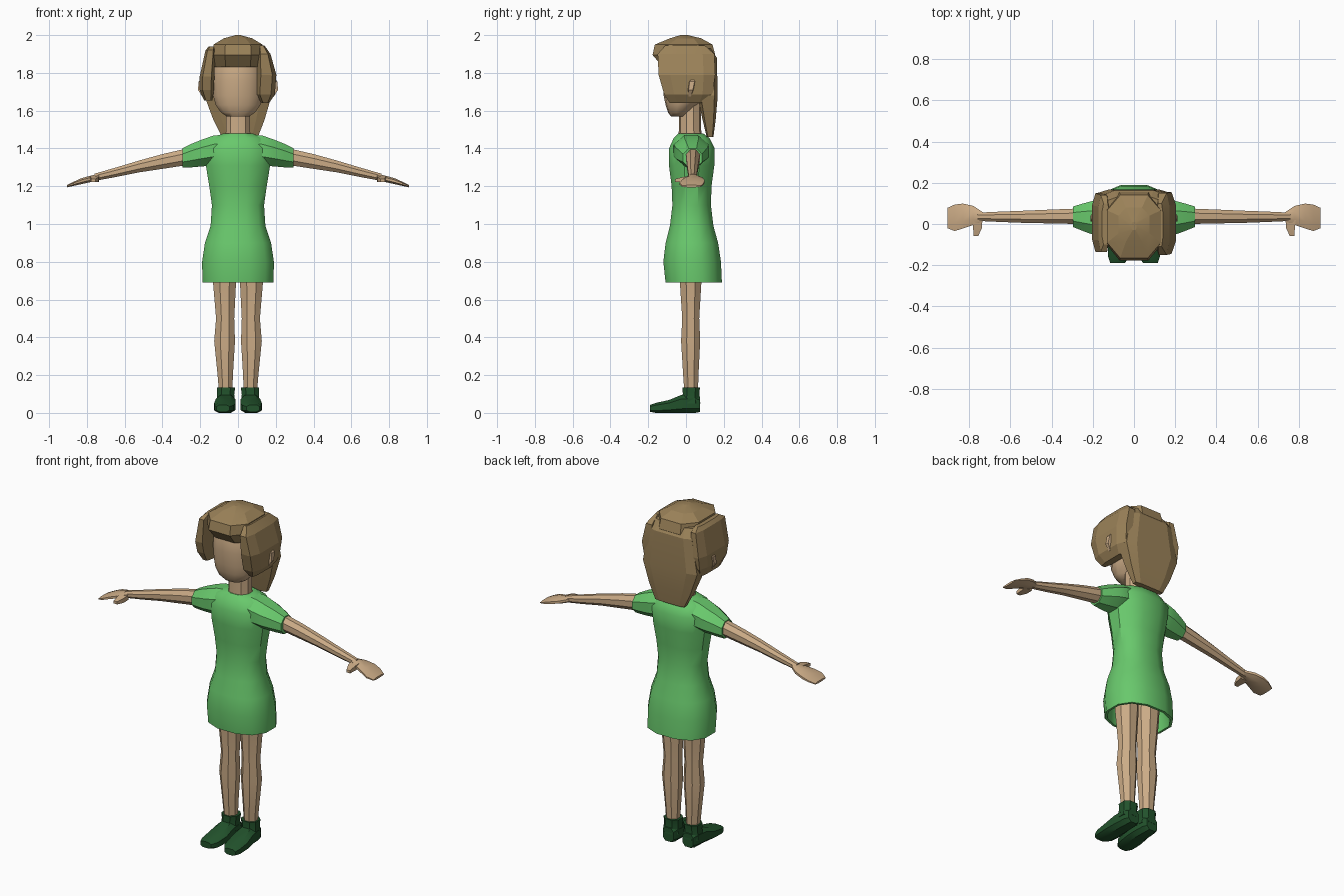
import bpy, bmesh, math


def material(name, rgb):
    m = bpy.data.materials.new(name)
    m.diffuse_color = (*rgb, 1)
    return m


SKIN = material("skin", (0.60, 0.41, 0.24))
DRESS = material("dress green", (0.14, 0.58, 0.15))
SHOE = material("shoe dark green", (0.016, 0.085, 0.025))
HAIR = material("hair brown", (0.33, 0.225, 0.10))

# axis of travel -> where (travel, a, b) land in x, y, z
PLACE = {"x": lambda t, a, b: (t, a, b),
         "y": lambda t, a, b: (a, t, b),
         "z": lambda t, a, b: (a, b, t)}


def loft(name, mat, axis, rings, sides=8, square=1.0, mirror=False, angle=30):
    """Skin rounded rings (t, a_min, a_max, b_min, b_max) placed along an axis."""
    bm = bmesh.new()
    loops = []
    for t, a0, a1, b0, b1 in rings:
        loop = []
        for i in range(sides):
            u = 2 * math.pi * (i + 0.5) / sides
            c, s = math.cos(u), math.sin(u)
            grow = 1 / math.cos(math.pi / sides)
            c, s = (math.copysign(min(1, abs(v) * grow) ** square, v) for v in (c, s))
            co = PLACE[axis](t, (a0 + a1) / 2 + c * (a1 - a0) / 2,
                             (b0 + b1) / 2 + s * (b1 - b0) / 2)
            loop.append(bm.verts.new(co))
        loops.append(loop)
    for lo, hi in zip(loops, loops[1:]):
        for i in range(sides):
            j = (i + 1) % sides
            bm.faces.new((lo[i], lo[j], hi[j], hi[i]))
    bm.faces.new(loops[0][::-1])
    bm.faces.new(loops[-1])
    bmesh.ops.recalc_face_normals(bm, faces=bm.faces)
    mesh = bpy.data.meshes.new(name)
    bm.to_mesh(mesh)
    bm.free()
    mesh.materials.append(mat)
    ob = bpy.data.objects.new(name, mesh)
    bpy.context.collection.objects.link(ob)
    bpy.ops.object.select_all(action="DESELECT")
    ob.select_set(True)
    bpy.context.view_layer.objects.active = ob
    bpy.ops.object.shade_smooth_by_angle(angle=math.radians(angle))
    if mirror:
        ob.modifiers.new("mirror", "MIRROR").use_axis[0] = True
    return ob


# Dress: the first rings line the inside of the hollow skirt
loft("dress", DRESS, "z", [
    (0.86, -0.16, 0.16, -0.09, 0.15),
    (0.69, -0.175, 0.175, -0.095, 0.175),
    (0.69, -0.188, 0.188, -0.108, 0.19),
    (0.80, -0.19, 0.19, -0.12, 0.185),
    (0.90, -0.175, 0.175, -0.108, 0.17),
    (0.99, -0.145, 0.145, -0.085, 0.145),
    (1.10, -0.138, 0.138, -0.072, 0.132),
    (1.20, -0.152, 0.152, -0.076, 0.135),
    (1.31, -0.17, 0.17, -0.09, 0.15),
    (1.40, -0.18, 0.18, -0.09, 0.152),
    (1.455, -0.14, 0.14, -0.065, 0.125),
    (1.48, -0.075, 0.075, -0.04, 0.09)], sides=12, square=0.85, angle=35)

loft("sleeve", DRESS, "x", [
    (0.05, -0.05, 0.10, 1.33, 1.475),
    (0.13, -0.065, 0.12, 1.31, 1.468),
    (0.19, -0.055, 0.115, 1.305, 1.447),
    (0.245, -0.035, 0.10, 1.30, 1.425),
    (0.295, -0.015, 0.085, 1.298, 1.40)], mirror=True, angle=35)

# Arms and hands
loft("arm", SKIN, "x", [
    (0.27, 0.0, 0.075, 1.312, 1.40),
    (0.40, 0.003, 0.07, 1.292, 1.37),
    (0.52, 0.005, 0.065, 1.274, 1.337),
    (0.65, 0.01, 0.06, 1.248, 1.298),
    (0.76, 0.015, 0.055, 1.228, 1.266)], mirror=True, angle=35)

loft("hand", SKIN, "x", [
    (0.73, 0.015, 0.055, 1.236, 1.268),
    (0.78, -0.005, 0.088, 1.222, 1.256),
    (0.83, -0.022, 0.099, 1.211, 1.242),
    (0.87, -0.034, 0.094, 1.202, 1.224),
    (0.905, -0.02, 0.078, 1.194, 1.206)], mirror=True, angle=35)

loft("thumb", SKIN, "y", [
    (0.02, 0.735, 0.785, 1.225, 1.255),
    (-0.02, 0.738, 0.78, 1.222, 1.248),
    (-0.058, 0.755, 0.778, 1.222, 1.238)], sides=4, mirror=True)

# Legs and shoes
loft("leg", SKIN, "z", [
    (0.10, 0.03, 0.10, -0.008, 0.063),
    (0.20, 0.027, 0.108, -0.015, 0.066),
    (0.38, 0.016, 0.126, -0.026, 0.075),
    (0.50, 0.02, 0.116, -0.02, 0.07),
    (0.70, 0.01, 0.133, -0.033, 0.082),
    (0.85, 0.008, 0.14, -0.04, 0.09)], mirror=True, angle=35)

loft("shoe_cuff", SHOE, "z", [
    (0.05, 0.015, 0.116, -0.025, 0.076),
    (0.10, 0.02, 0.110, -0.017, 0.07),
    (0.135, 0.015, 0.112, -0.018, 0.074)], square=0.8, mirror=True)

loft("shoe", SHOE, "y", [
    (0.075, 0.03, 0.10, 0.005, 0.085),
    (0.05, 0.018, 0.112, 0.0, 0.10),
    (-0.025, 0.014, 0.118, 0.0, 0.095),
    (-0.09, 0.012, 0.126, 0.0, 0.068),
    (-0.16, 0.022, 0.125, 0.0, 0.053),
    (-0.19, 0.045, 0.115, 0.006, 0.042)], square=0.7, mirror=True)

# Neck, head and ears
loft("neck", SKIN, "z", [
    (1.44, -0.07, 0.07, -0.04, 0.09),
    (1.50, -0.063, 0.063, -0.038, 0.08),
    (1.68, -0.063, 0.063, -0.038, 0.08)], sides=10)

loft("head", SKIN, "z", [
    (1.57, -0.06, 0.06, -0.08, 0.0),
    (1.59, -0.09, 0.09, -0.095, 0.02),
    (1.63, -0.118, 0.118, -0.108, 0.06),
    (1.68, -0.132, 0.132, -0.118, 0.12),
    (1.76, -0.138, 0.138, -0.124, 0.14),
    (1.86, -0.13, 0.13, -0.12, 0.14),
    (1.92, -0.09, 0.09, -0.09, 0.11)], sides=14, angle=40)

loft("ear", SKIN, "z", [
    (1.675, 0.13, 0.19, 0.01, 0.03),
    (1.71, 0.13, 0.212, 0.005, 0.045),
    (1.755, 0.13, 0.208, 0.01, 0.055),
    (1.77, 0.13, 0.195, 0.03, 0.05)], sides=6, mirror=True)

# Hair: crown with overhanging fringe, two side locks, long back panel
loft("hair_crown", HAIR, "z", [
    (1.83, -0.125, 0.125, -0.122, 0.14),
    (1.895, -0.135, 0.135, -0.177, 0.155),
    (1.95, -0.13, 0.13, -0.165, 0.14),
    (1.983, -0.075, 0.075, -0.085, 0.08),
    (2.0, -0.012, 0.012, -0.03, 0.01)], square=0.75, angle=12)

loft("hair_right_lock", HAIR, "z", [
    (1.64, 0.125, 0.165, -0.085, 0.11),
    (1.685, 0.095, 0.195, -0.115, 0.14),
    (1.79, 0.10, 0.203, -0.145, 0.155),
    (1.90, 0.105, 0.172, -0.15, 0.15),
    (1.945, 0.11, 0.14, -0.11, 0.10)], square=0.6, angle=12)

loft("hair_left_lock", HAIR, "z", [
    (1.655, -0.18, -0.135, -0.085, 0.11),
    (1.71, -0.203, -0.128, -0.115, 0.14),
    (1.78, -0.203, -0.125, -0.135, 0.15),
    (1.92, -0.172, -0.12, -0.135, 0.14),
    (1.94, -0.155, -0.12, -0.10, 0.10)], square=0.6, angle=12)

loft("hair_back", HAIR, "z", [
    (1.46, -0.085, 0.105, 0.11, 0.145),
    (1.55, -0.13, 0.14, 0.088, 0.157),
    (1.68, -0.178, 0.178, 0.06, 0.168),
    (1.88, -0.14, 0.14, 0.05, 0.163),
    (1.93, -0.125, 0.125, 0.04, 0.13)], square=0.45, angle=12)
